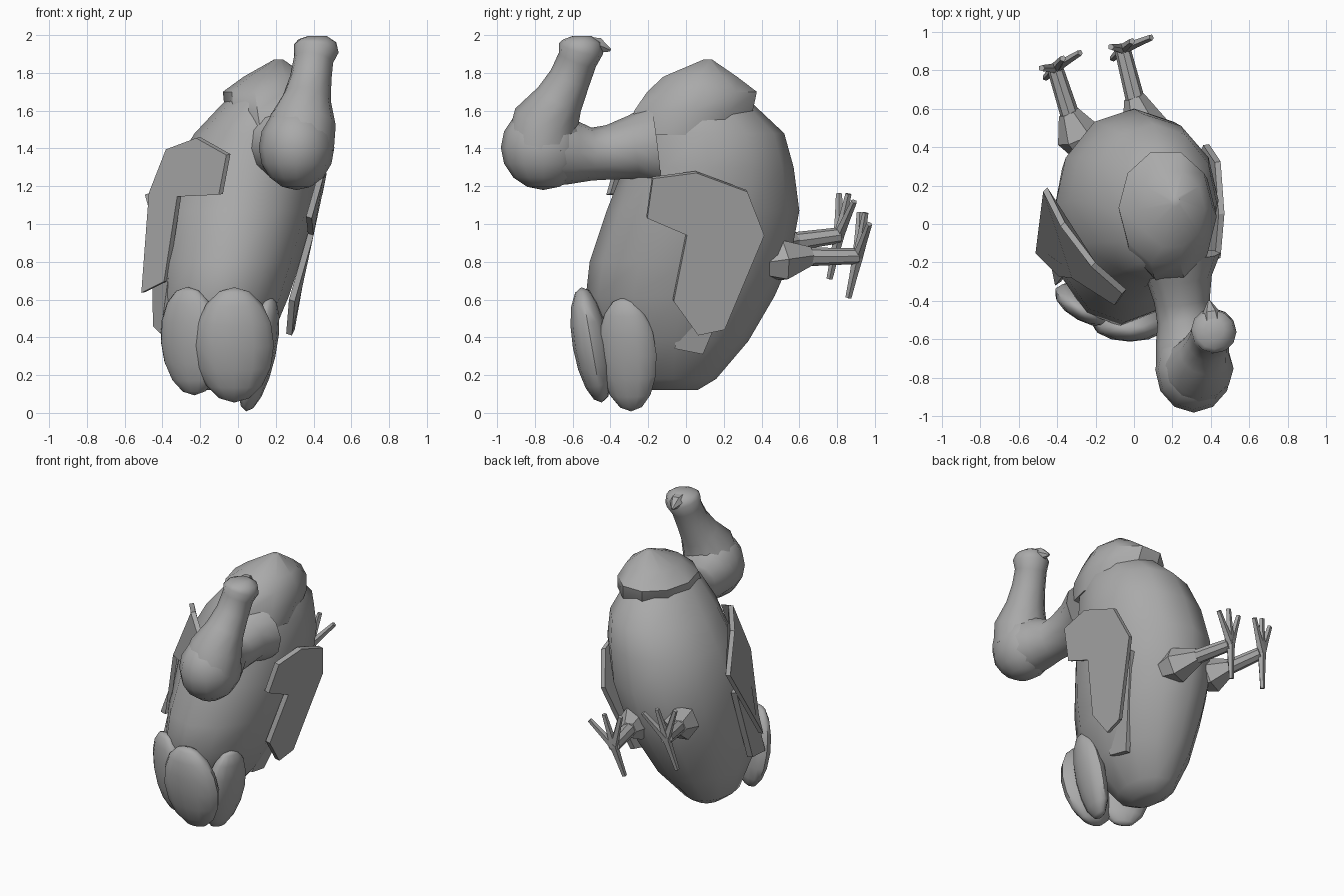
import bpy, bmesh, math
from mathutils import Vector, Matrix

cube = bpy.data.objects.get("Cube")
if cube:
    bpy.data.objects.remove(cube, do_unlink=True)

grey = bpy.data.materials.new("plain_grey")
grey.use_nodes = True
COLOUR = (0.4, 0.4, 0.4, 1)
grey.diffuse_color = COLOUR
grey.node_tree.nodes["Principled BSDF"].inputs["Base Color"].default_value = COLOUR


def finish(bm, name, smooth=None):
    bmesh.ops.recalc_face_normals(bm, faces=bm.faces)
    mesh = bpy.data.meshes.new(name)
    bm.to_mesh(mesh)
    bm.free()
    mesh.materials.append(grey)
    ob = bpy.data.objects.new(name, mesh)
    bpy.context.scene.collection.objects.link(ob)
    if smooth:
        bpy.ops.object.select_all(action='DESELECT')
        ob.select_set(True)
        bpy.context.view_layer.objects.active = ob
        bpy.ops.object.shade_smooth_by_angle(angle=math.radians(smooth))
    return ob


def loft(name, rings, smooth=None):
    """Join equal rings of points and close both ends."""
    bm = bmesh.new()
    loops = [[bm.verts.new(p) for p in ring] for ring in rings]
    n = len(loops[0])
    for a, b in zip(loops, loops[1:]):
        for i in range(n):
            j = (i + 1) % n
            bm.faces.new((a[i], a[j], b[j], b[i]))
    bm.faces.new(loops[0])
    bm.faces.new(loops[-1])
    return finish(bm, name, smooth)


def level_rings(spans, sides):
    """Horizontal ovals given as z, x min, x max, y min, y max."""
    angles = [2 * math.pi * i / sides for i in range(sides)]
    return [[((x0 + x1) / 2 + (x1 - x0) / 2 * math.cos(a),
              (y0 + y1) / 2 + (y1 - y0) / 2 * math.sin(a), z) for a in angles]
            for z, x0, x1, y0, y1 in spans]


def tube(name, path, radii, sides, smooth=None):
    pts = [Vector(p) for p in path]
    rings = []
    side = Vector((1, 0, 0))
    for i, p in enumerate(pts):
        t = (pts[min(i + 1, len(pts) - 1)] - pts[max(i - 1, 0)]).normalized()
        u = (side - t * side.dot(t)).normalized()
        v = t.cross(u)
        rings.append([p + radii[i] * (u * math.cos(a) + v * math.sin(a))
                      for a in [2 * math.pi * k / sides for k in range(sides)]])
    return loft(name, rings, smooth)


def plate(name, outline, push):
    """Flat slab from an outline, thickened along push."""
    return loft(name, [outline, [Vector(p) + Vector(push) for p in outline]])


def oval(name, centre, size, turn=0, lean=0):
    bm = bmesh.new()
    matrix = (Matrix.Translation(centre) @ Matrix.Rotation(math.radians(turn), 4, 'Z')
              @ Matrix.Rotation(math.radians(lean), 4, 'X') @ Matrix.Diagonal((*size, 1)))
    bmesh.ops.create_uvsphere(bm, u_segments=12, v_segments=8, radius=1, matrix=matrix)
    finish(bm, name, 50)


# Body and the faceted breast cap over its upper end
loft("body", level_rings([
    (0.12, -0.24, -0.08, -0.18, 0.06), (0.18, -0.32, 0.0, -0.3, 0.16),
    (0.38, -0.39, 0.17, -0.44, 0.33), (0.62, -0.42, 0.27, -0.53, 0.47),
    (0.8, -0.425, 0.33, -0.51, 0.55), (1.07, -0.41, 0.41, -0.42, 0.6),
    (1.3, -0.34, 0.44, -0.33, 0.57), (1.48, -0.23, 0.43, -0.3, 0.52),
    (1.64, -0.08, 0.37, -0.24, 0.35), (1.73, 0.04, 0.27, -0.1, 0.2)], 12), 45)
loft("breast_cap", level_rings([
    (1.47, -0.03, 0.41, -0.32, 0.28), (1.6, -0.07, 0.43, -0.29, 0.37),
    (1.7, -0.08, 0.41, -0.22, 0.39), (1.78, 0.03, 0.37, -0.13, 0.28),
    (1.87, 0.19, 0.24, 0.09, 0.14)], 10), 35)

# Neck runs forward to a round swelling, then rises to the head
tube("neck_base",
     [(0.23, -0.16, 1.42), (0.235, -0.28, 1.405), (0.25, -0.4, 1.38), (0.26, -0.5, 1.37),
      (0.28, -0.6, 1.38), (0.3, -0.7, 1.39)],
     [0.22, 0.17, 0.145, 0.14, 0.17, 0.19], 12, 50)
oval("neck_swelling", (0.31, -0.755, 1.405), (0.2, 0.225, 0.225))
tube("upper_neck_and_head",
     [(0.32, -0.76, 1.42), (0.345, -0.74, 1.55), (0.365, -0.67, 1.66), (0.385, -0.615, 1.77),
      (0.4, -0.575, 1.87), (0.415, -0.555, 1.93), (0.42, -0.55, 1.97), (0.42, -0.55, 1.995)],
     [0.19, 0.175, 0.13, 0.11, 0.105, 0.12, 0.1, 0.05], 12, 50)
tube("beak", [(0.41, -0.52, 1.94), (0.4, -0.46, 1.945), (0.39, -0.4, 1.92)],
     [0.06, 0.045, 0.008], 6, 30)

# Wings: a stepped upper slab with a long feather beneath it
plate("left_wing",
      [(0.36, -0.21, 1.04), (0.42, -0.18, 1.25), (0.44, 0.05, 1.28), (0.42, 0.32, 1.18),
       (0.36, 0.41, 0.95), (0.27, 0.2, 0.45), (0.255, 0.06, 0.42), (0.27, -0.07, 0.6),
       (0.37, 0.0, 0.95)], (0.03, 0.005, -0.01))
plate("left_wing_underfeather",
      [(0.29, -0.02, 0.95), (0.28, 0.34, 0.9), (0.11, 0.09, 0.31), (0.12, -0.06, 0.34)],
      (0.035, 0, 0))
plate("right_wing",
      [(-0.04, -0.34, 1.37), (-0.2, -0.2, 1.46), (-0.36, 0.01, 1.4), (-0.45, 0.19, 1.17),
       (-0.49, -0.13, 0.64), (-0.37, -0.25, 0.7), (-0.3, -0.26, 1.15), (-0.08, -0.4, 1.16)],
      (-0.022, -0.022, -0.005))
plate("right_wing_underfeather",
      [(-0.3, -0.2, 1.0), (-0.43, 0.1, 1.0), (-0.42, -0.1, 0.46), (-0.38, -0.3, 0.42)],
      (-0.03, -0.02, 0))

# Tail: three rounded overlapping feathers
oval("tail_feather_right", (-0.25, -0.42, 0.38), (0.18, 0.08, 0.29), -28, 8)
oval("tail_feather_middle", (-0.02, -0.5, 0.36), (0.21, 0.1, 0.31), 0, 10)
oval("tail_feather_left", (0.11, -0.31, 0.31), (0.16, 0.08, 0.31), 74, 13)


# Legs: faceted thigh, straight shank and four thin toes
def leg(side, hip, knee, ankle, toes):
    h, k, a = Vector(hip), Vector(knee), Vector(ankle)
    tube(side + "_thigh", [h, h.lerp(k, 0.45), k], [0.07, 0.12, 0.055], 6)
    tube(side + "_shank", [h.lerp(k, 0.9), a], [0.05, 0.042], 8, 40)
    for i, tip in enumerate(toes):
        tip = Vector(tip)
        tube(f"{side}_toe_{i + 1}", [a, a.lerp(tip, 0.5), tip], [0.03, 0.022, 0.017], 5)


leg("left", (0.1, 0.38, 0.79), (0.0, 0.66, 0.83), (-0.06, 0.91, 0.83),
    [(0.09, 0.97, 1.0), (-0.01, 0.95, 1.06), (-0.12, 0.92, 1.06), (-0.11, 0.86, 0.61)])
leg("right", (-0.24, 0.36, 0.86), (-0.34, 0.58, 0.91), (-0.41, 0.81, 0.94),
    [(-0.28, 0.89, 1.12), (-0.37, 0.86, 1.16), (-0.48, 0.81, 1.16), (-0.46, 0.76, 0.71)])
